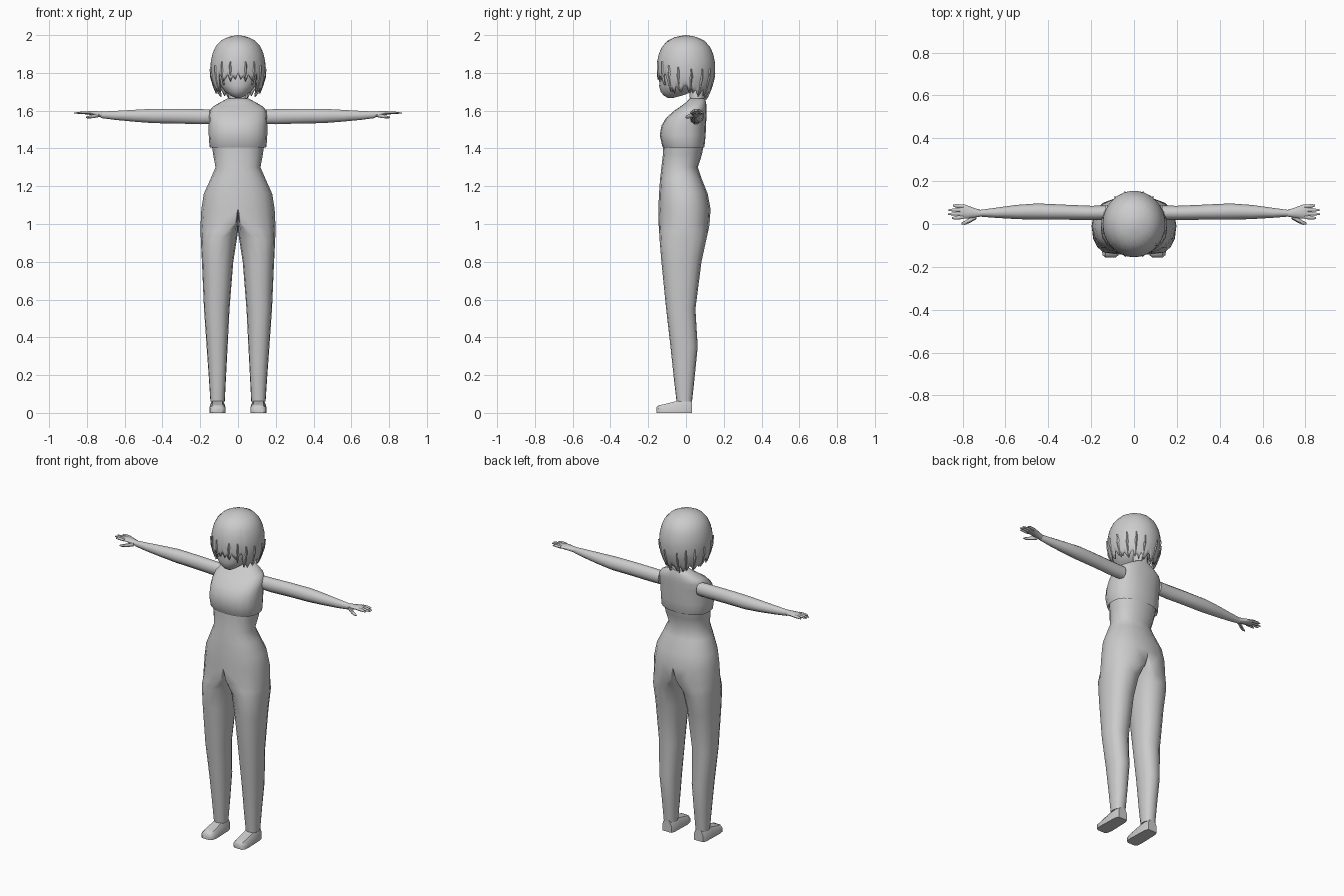
import bpy
import bmesh
from math import sin, cos, pi, copysign
from mathutils import Vector

cube = bpy.data.objects.get("Cube")
if cube:
    bpy.data.objects.remove(cube, do_unlink=True)

grey = bpy.data.materials.new("plain_grey")
grey.use_nodes = True
tone = (0.6, 0.6, 0.6, 1)
grey.diffuse_color = tone
grey.node_tree.nodes["Principled BSDF"].inputs["Base Color"].default_value = tone


def finish(name, bm, angle=50, mirror=False):
    bmesh.ops.recalc_face_normals(bm, faces=bm.faces)
    mesh = bpy.data.meshes.new(name)
    bm.to_mesh(mesh)
    bm.free()
    mesh.materials.append(grey)
    obj = bpy.data.objects.new(name, mesh)
    bpy.context.collection.objects.link(obj)
    if mirror:
        mod = obj.modifiers.new("mirror", "MIRROR")
        mod.use_clip = True
        mod.merge_threshold = 0.0005
    bpy.ops.object.select_all(action="DESELECT")
    obj.select_set(True)
    bpy.context.view_layer.objects.active = obj
    bpy.ops.object.shade_smooth_by_angle(angle=angle * pi / 180)
    return obj


def loft(bm, rings, caps=(True, True)):
    """Skin a list of closed point rings."""
    rows = [[bm.verts.new(p) for p in ring] for ring in rings]
    n = len(rows[0])
    for a, b in zip(rows, rows[1:]):
        for i in range(n):
            bm.faces.new((a[i], a[(i + 1) % n], b[(i + 1) % n], b[i]))
    for row, cap in zip((rows[0], rows[-1]), caps):
        if cap:
            bm.faces.new(row)


def power(v, p):
    return copysign(abs(v) ** p, v)


def level(z, half_width, front, back, n=20, p=0.85):
    """Horizontal rounded section."""
    mid, depth = (front + back) / 2, (back - front) / 2
    return [(half_width * power(cos(2 * pi * i / n), p),
             mid + depth * power(sin(2 * pi * i / n), p), z) for i in range(n)]


def tube(bm, path, n=10):
    """Tube along x: (x, y, z, y radius, z radius)."""
    loft(bm, [[(x, y + ry * cos(2 * pi * i / n), z + rz * sin(2 * pi * i / n))
               for i in range(n)] for x, y, z, ry, rz in path])


def blend(table, z):
    for (z0, r0), (z1, r1) in zip(table, table[1:]):
        if z1 <= z <= z0:
            return r0 + (r1 - r0) * (z0 - z) / (z0 - z1)
    return table[-1][1]


# Waist, hips and legs: one half, mirrored (z, inner, core x, outer, front, back)
sections = [
    (1.43, 0, 0, .140, -.12, .095), (1.37, 0, 0, .132, -.122, .085),
    (1.30, 0, 0, .119, -.13, .063), (1.24, 0, 0, .145, -.137, .083),
    (1.16, 0, 0, .181, -.143, .115), (1.08, 0, 0, .194, -.146, .13),
    (1.00, 0, .02, .198, -.145, .125), (.96, 0, .06, .198, -.142, .117),
    (.92, .006, .10, .197, -.14, .108), (.80, .025, .11, .191, -.13, .082),
    (.55, .045, .115, .180, -.105, .05), (.35, .055, .11, .166, -.082, .062),
    (.18, .064, .107, .154, -.064, .045), (.06, .07, .11, .146, -.05, .032),
]
bm = bmesh.new()
rings = []
for z, inner, core, outer, front, back in sections:
    ring = []
    for i in range(16):
        a = 2 * pi * i / 16
        c = power(cos(a), .85)
        x = core + c * ((outer - core) if c > 0 else (core - inner))
        if abs(c) < 1e-4:
            x = core
        ring.append((x, (front + back) / 2 + (back - front) / 2 * power(sin(a), .9), z))
    rings.append(ring)
loft(bm, rings, (False, True))
flat = [f for f in bm.faces if all(abs(v.co.x) < 1e-5 for v in f.verts)]
bmesh.ops.delete(bm, geom=flat, context="FACES")
finish("lower_body", bm, 70, True)

# Feet: sections running from heel to toe (y, inner, outer, top)
bm = bmesh.new()
loft(bm, [[(a, y, 0), (b, y, 0), (b, y, h * .6), (b - .015, y, h),
           (a + .015, y, h), (a, y, h * .6)]
          for y, a, b, h in ((.032, .078, .138, .07), (.01, .07, .147, .075),
                             (-.05, .068, .149, .062), (-.115, .066, .151, .046),
                             (-.145, .072, .147, .040), (-.156, .085, .135, .03))])
finish("feet", bm, 40, True)

# Short top, hanging clear of the waist
bm = bmesh.new()
loft(bm, [level(*s) for s in (
    (1.42, .135, -.11, .085), (1.405, .148, -.122, .096), (1.41, .151, -.125, .098),
    (1.47, .155, -.139, .104), (1.52, .155, -.13, .106), (1.56, .154, -.107, .108),
    (1.60, .150, -.062, .109), (1.622, .132, -.03, .109),
    (1.645, .092, .002, .106), (1.665, .055, .02, .1))])
finish("short_top", bm, 50)

# Neck
bm = bmesh.new()
loft(bm, [level(*s, 12, 1) for s in ((1.62, .055, .01, .1), (1.67, .046, .02, .098),
                                     (1.76, .043, .01, .09))])
finish("neck", bm)

# Arms and hands
bm = bmesh.new()
tube(bm, [(.13, .052, 1.568, .034, .040), (.20, .052, 1.568, .033, .042),
          (.32, .055, 1.571, .035, .041), (.45, .058, 1.572, .038, .040),
          (.55, .056, 1.573, .033, .033), (.65, .052, 1.575, .023, .025),
          (.725, .050, 1.578, .015, .018)])
tube(bm, [(.715, .05, 1.579, .015, .017), (.755, .053, 1.584, .025, .014),
          (.79, .058, 1.588, .033, .010), (.812, .058, 1.588, .031, .007)])
for y0, y1, tip in ((.032, .027, .85), (.049, .046, .868), (.066, .065, .866), (.082, .087, .845)):
    tube(bm, [(.795, y0, 1.588, .009, .008), (.83, (y0 + y1) / 2, 1.589, .0085, .007),
              (tip, y1, 1.587, .004, .003)], 6)
tube(bm, [(.735, .035, 1.577, .012, .012), (.765, .018, 1.570, .012, .011),
          (.79, .005, 1.566, .009, .008), (.806, .002, 1.564, .004, .004)], 6)
finish("arms_and_hands", bm, 60, True)

# Face and skull
bm = bmesh.new()
loft(bm, [level(*s, 20, 1) for s in (
    (1.667, .014, -.095, -.07), (1.68, .04, -.118, -.02), (1.70, .068, -.134, .035),
    (1.73, .092, -.142, .07), (1.77, .112, -.139, .09), (1.83, .122, -.135, .115),
    (1.90, .115, -.12, .115), (1.96, .07, -.07, .07))])
finish("head", bm, 60)

# Hair cap with a jagged lower edge
radius = [(2.0, 0), (1.992, .05), (1.97, .092), (1.94, .119), (1.90, .136), (1.85, .146),
          (1.78, .146), (1.72, .130), (1.66, .108)]
bm = bmesh.new()
cols, rows = 64, 14


def hair_point(a, z, lift=0):
    r = blend(radius, z) + lift
    return Vector((r * sin(a), -r * cos(a) * 1.06, z))


tips = [0, .035, .015, .045, .005, .025, .04, .01]
grid = []
for i in range(cols):
    a = 2 * pi * i / cols
    side = min(i, cols - i) / (cols / 2)
    if side < .26:
        end = 1.80 - .02 * side
    elif side < .6:
        end = 1.735
    else:
        end = 1.715 - .02 * (side - .6)
    end -= tips[min(i, cols - i) % 8]
    column = []
    for j in range(1, rows + 1):
        t = j / rows
        column.append(bm.verts.new(hair_point(a, 2.0 - (2.0 - end) * t ** 1.5)))
    grid.append(column)
crown = bm.verts.new((0, 0, 2.0))
for i in range(cols):
    a, b = grid[i], grid[(i + 1) % cols]
    bm.faces.new((crown, a[0], b[0]))
    for j in range(rows - 1):
        bm.faces.new((a[j], a[j + 1], b[j + 1], b[j]))
hair = finish("hair_cap", bm, 60)
shell = hair.modifiers.new("thickness", "SOLIDIFY")
shell.thickness = 0.008

# Loose pointed locks around the sides and nape (angle, top, tip)
bm = bmesh.new()
for angle, top, tip in ((.28, 1.86, 1.765), (.62, 1.86, 1.735), (.95, 1.84, 1.70),
                        (1.3, 1.83, 1.71), (1.75, 1.82, 1.69), (2.15, 1.82, 1.675),
                        (2.5, 1.82, 1.685), (2.85, 1.80, 1.66)):
    rings = []
    for t, w in ((0, .03), (.35, .085), (.7, .06), (1, .006)):
        z = top + (tip - top) * t
        rings.append([hair_point(angle - w, z, -.004), hair_point(angle, z, .006 * (1 - t) + .001),
                      hair_point(angle + w, z, -.004), hair_point(angle, z, -.012)])
    loft(bm, rings)
finish("hair_locks", bm, 50, True)
